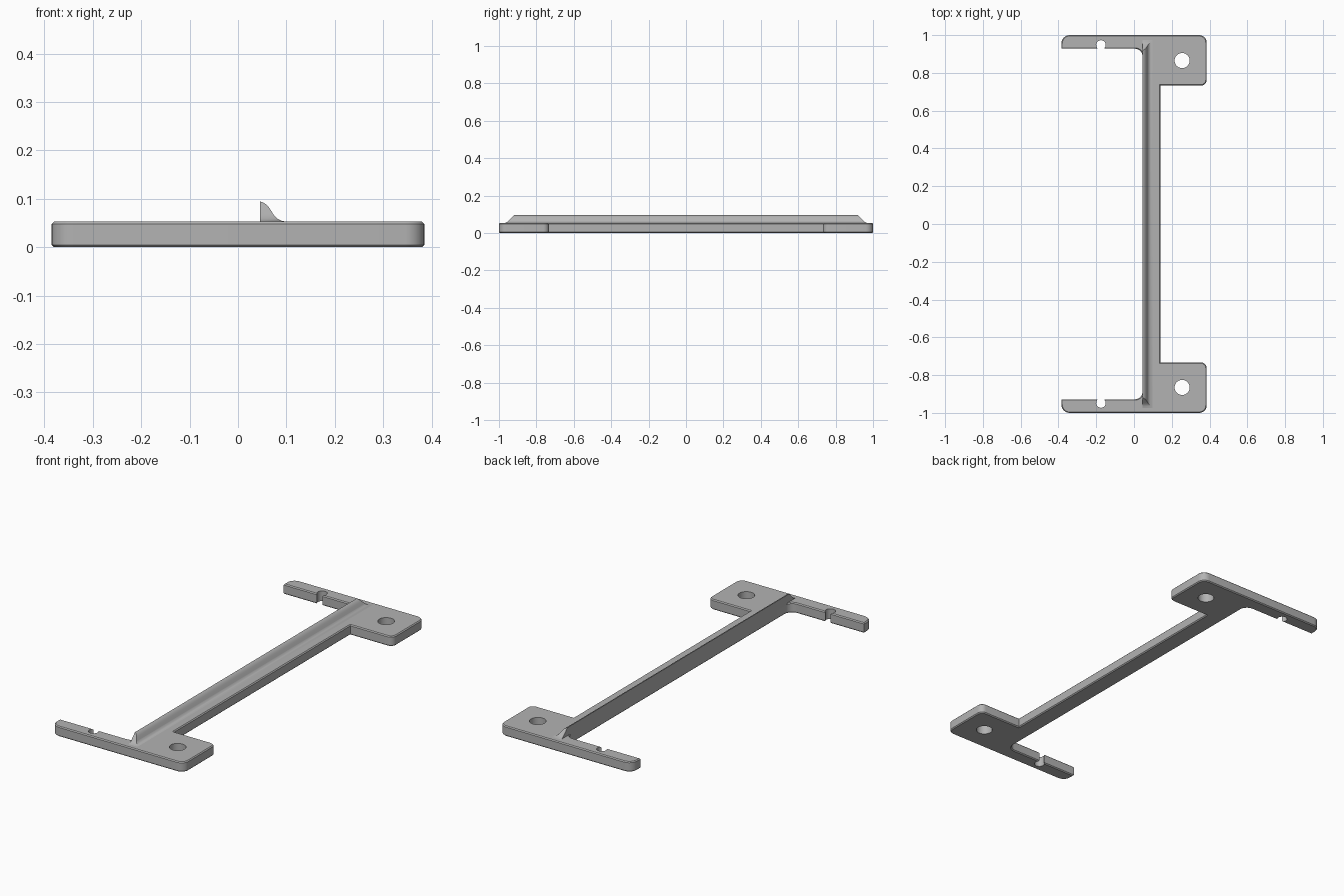
import bpy, bmesh
from math import pi
from mathutils import Vector, Matrix

cube = bpy.data.objects.get("Cube")
if cube:
    bpy.data.objects.remove(cube, do_unlink=True)

GREY = (0.45, 0.45, 0.45, 1)
grey = bpy.data.materials.new("plain_grey")
grey.use_nodes = True
grey.diffuse_color = GREY
grey.node_tree.nodes["Principled BSDF"].inputs["Base Color"].default_value = GREY

THICK = 0.053
CHAMFER = 0.005


def rounded(corners, steps=8):
    """Outline with each (x, y, radius) right-angled corner rounded off."""
    out = []
    for i, (x, y, r) in enumerate(corners):
        p = Vector((x, y))
        if r == 0:
            out.append(p)
            continue
        a = (Vector(corners[i - 1][:2]) - p).normalized() * r
        b = (Vector(corners[(i + 1) % len(corners)][:2]) - p).normalized() * r
        for k in range(steps + 1):
            arc = Matrix.Rotation(pi / 2 * k / steps, 2)
            c, s = arc[0][0], arc[1][0]
            out.append(p + a * (1 - s) + b * (1 - c))
    return out


def prism(name, points, depth, chamfer=0):
    """Extrude 3D points along depth, optionally chamfering both rims."""
    bm = bmesh.new()
    face = bm.faces.new([bm.verts.new(p) for p in points])
    extruded = bmesh.ops.extrude_face_region(bm, geom=[face])["geom"]
    bmesh.ops.translate(bm, vec=depth, verts=[v for v in extruded if isinstance(v, bmesh.types.BMVert)])
    bmesh.ops.recalc_face_normals(bm, faces=bm.faces)
    if chamfer:
        rims = [e for e in bm.edges if abs(e.verts[0].co.z - e.verts[1].co.z) < 1e-6]
        bmesh.ops.bevel(bm, geom=rims, offset=chamfer, segments=1, affect='EDGES')
    mesh = bpy.data.meshes.new(name)
    bm.to_mesh(mesh)
    bm.free()
    mesh.materials.append(grey)
    obj = bpy.data.objects.new(name, mesh)
    bpy.context.collection.objects.link(obj)
    return obj


def cylinder(name, x, y, r):
    bpy.ops.mesh.primitive_cylinder_add(vertices=32, radius=r, depth=0.3, location=(x, y, 0))
    obj = bpy.context.object
    obj.name = name
    obj.data.materials.append(grey)
    return obj


def boolean(target, tool, operation):
    mod = target.modifiers.new(tool.name, 'BOOLEAN')
    mod.operation, mod.object, mod.solver = operation, tool, 'EXACT'
    bpy.ops.object.select_all(action='DESELECT')
    bpy.context.view_layer.objects.active = target
    target.select_set(True)
    bpy.ops.object.modifier_apply(modifier=mod.name)
    bpy.data.objects.remove(tool, do_unlink=True)


# Flat frame: long bar with a mounting tab and a thin arm at each end
half = [(0.14, 0.733, 0), (0.385, 0.733, 0.03), (0.385, 1, 0.04),
        (-0.385, 1, 0.045), (-0.385, 0.928, 0), (0.045, 0.928, 0.04)]
corners = half + [(x, -y, r) for x, y, r in reversed(half)]
frame = prism("frame", [(p.x, p.y, 0) for p in rounded(corners)], (0, 0, THICK), CHAMFER)

# Screw holes in the tabs and clip notches in the arms
for side in (-1, 1):
    boolean(frame, cylinder("screw_hole", 0.255, side * 0.865, 0.04), 'DIFFERENCE')
    boolean(frame, cylinder("clip_notch", -0.175, side * 0.948, 0.025), 'DIFFERENCE')

# Raised rib: flared section trimmed by a side profile with sloping ends
section = [(0.045, 0.02), (0.045, 0.095), (0.052, 0.0925), (0.059, 0.088), (0.065, 0.081),
           (0.07, 0.073), (0.075, 0.065), (0.081, 0.059), (0.089, 0.055), (0.1, 0.0525), (0.1, 0.02)]
rib = prism("rib", [(x, -1, z) for x, z in section], (0, 2, 0))
end = [(0.92, 0.095), (0.948, 0.066), (0.956, 0.059), (0.964, 0.055), (0.975, 0.0525), (0.975, 0.02)]
profile = end + [(-y, z) for y, z in reversed(end)]
boolean(rib, prism("rib_trim", [(0, y, z) for y, z in profile], (0.2, 0, 0)), 'INTERSECT')

# Smooth the arcs, keep the edges crisp
for obj in (frame, rib):
    bpy.ops.object.select_all(action='DESELECT')
    obj.select_set(True)
    bpy.context.view_layer.objects.active = obj
    bpy.ops.object.shade_smooth_by_angle(angle=0.5)
